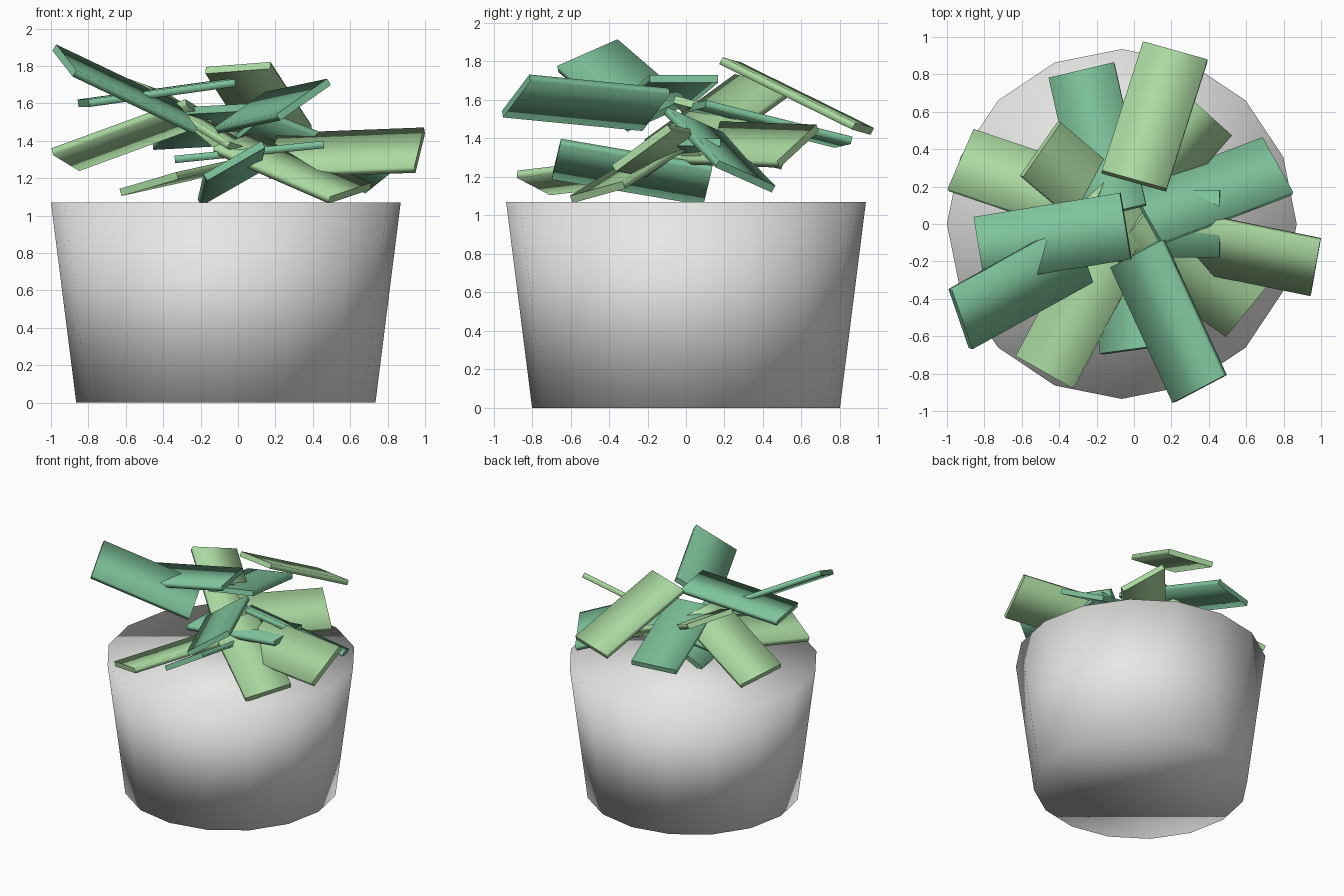
import bpy
import bmesh
import math
from mathutils import Matrix, Vector

LEAF_LENGTH, LEAF_WIDTH, LEAF_THICKNESS = 0.8, 0.36, 0.04


def remove_default_cube():
    cube = bpy.data.objects.get("Cube")
    if cube:
        bpy.data.objects.remove(cube, do_unlink=True)


def make_material(name, colour):
    material = bpy.data.materials.new(name)
    material.use_nodes = True
    material.diffuse_color = (*colour, 1)
    shader = next(n for n in material.node_tree.nodes if n.type == "BSDF_PRINCIPLED")
    shader.inputs["Base Color"].default_value = (*colour, 1)
    shader.inputs["Roughness"].default_value = 0.8
    return material


def finish_object(bm, name, material):
    """Turn a bmesh into a smooth shaded object with one material."""
    for face in bm.faces:
        face.smooth = True
    mesh = bpy.data.meshes.new(name)
    bm.to_mesh(mesh)
    bm.free()
    mesh.materials.append(material)
    obj = bpy.data.objects.new(name, mesh)
    bpy.context.collection.objects.link(obj)
    return obj


def make_pot(material):
    """Closed sixteen-sided tapered tub, softly shaded across its rims."""
    height = 1.07
    bm = bmesh.new()
    bmesh.ops.create_cone(bm, cap_ends=True, segments=16,
                          radius1=0.80, radius2=0.935, depth=height)
    pot = finish_object(bm, "pot", material)
    pot.location = (-0.065, 0, height / 2)


def make_leaf(name, material, tip, inner, rise):
    """Thin slab from inner to tip; rise is how far its right side is lifted."""
    tip, inner = Vector(tip), Vector(inner)
    along = (tip - inner).normalized()
    level = along.cross(Vector((0, 0, 1))).normalized()
    normal = level.cross(along)
    roll = math.asin(rise / LEAF_WIDTH)
    side = level * math.cos(roll) + normal * math.sin(roll)
    normal = side.cross(along)

    bm = bmesh.new()
    bmesh.ops.create_cube(bm, size=1)
    bmesh.ops.scale(bm, verts=bm.verts,
                    vec=(LEAF_WIDTH, LEAF_LENGTH, LEAF_THICKNESS))
    # Crisp outlines at both ends, rounded shading along the long edges
    bm.normal_update()
    for face in bm.faces:
        if abs(face.normal.y) > 0.9:
            for edge in face.edges:
                edge.smooth = False
    leaf = finish_object(bm, name, material)
    turn = Matrix((side, along, normal)).transposed().to_4x4()
    leaf.matrix_world = Matrix.Translation((tip + inner) / 2) @ turn


remove_default_cube()
pale_grey = make_material("pale grey", (0.8, 0.8, 0.79))
deep_green = make_material("deep green", (0.21, 0.55, 0.33))
light_green = make_material("light green", (0.40, 0.69, 0.35))

make_pot(pale_grey)

# Each leaf: tip midpoint, inner end midpoint, lift of its right side
deep_leaves = {
    "back_leaf": ((-.28, .82, 1.38), (-.11, .06, 1.57), .02),
    "left_back_leaf": ((.77, .31, 1.2), (.06, .04, 1.48), .14),
    "middle_leaf": ((.46, 0, 1.38), (-.34, 0, 1.3), 0),
    "front_upper_leaf": ((.35, -.88, 1.62), (.02, -.16, 1.55), -.19),
    "front_lower_leaf": ((-.02, -.66, 1.29), (-.05, .1, 1.16), -.18),
    "right_raised_leaf": ((-.93, -.51, 1.83), (-.28, -.15, 1.52), .15),
    "right_flat_leaf": ((-.83, -.14, 1.6), (-.04, -.01, 1.71), 0),
}
light_leaves = {
    "right_low_leaf": ((-.92, .34, 1.3), (-.21, .1, 1.56), -.09),
    "right_back_leaf": ((-.5, .4, 1.68), (.05, -.07, 1.34), -.08),
    "back_top_leaf": ((.22, .92, 1.45), (0, .23, 1.79), .03),
    "left_hidden_leaf": ((.4, .58, 1.36), (-.12, -.02, 1.38), -.19),
    "left_leaf": ((.97, -.23, 1.35), (.19, -.07, 1.32), -.21),
    "left_front_leaf": ((.6, -.46, 1.12), (-.02, -.03, 1.39), -.08),
    "right_front_leaf": ((-.47, -.78, 1.17), (-.11, -.1, 1.25), -.09),
}
for leaves, green in ((deep_leaves, deep_green), (light_leaves, light_green)):
    for leaf_name, placement in leaves.items():
        make_leaf(leaf_name, green, *placement)
